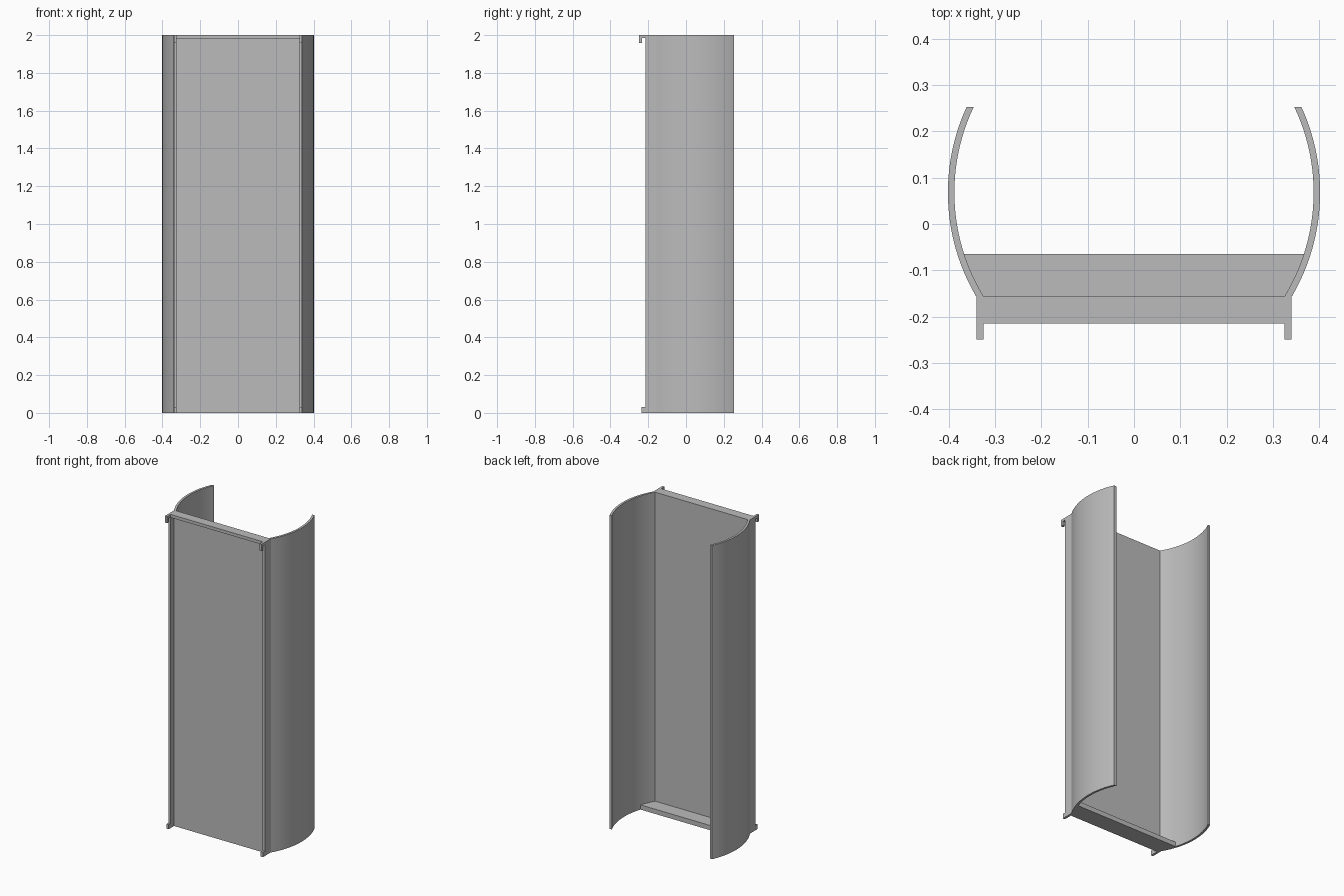
import bpy, bmesh
from math import sqrt

cube = bpy.data.objects.get("Cube")
if cube:
    bpy.data.objects.remove(cube, do_unlink=True)

grey = bpy.data.materials.new("plain grey")
grey.use_nodes = True
colour = (0.5, 0.5, 0.5, 1)
grey.diffuse_color = colour
grey.node_tree.nodes["Principled BSDF"].inputs["Base Color"].default_value = colour

HEIGHT = 2.0
FRONT, RECESS, BACK = -0.215, -0.18, -0.155   # depth planes of the panel frame
SHELF_BACK, WING_END = -0.065, 0.253
POST_IN, POST_OUT = 0.325, 0.34
ARC_X, ARC_Y, R_OUT, R_IN = -0.042, 0.068, 0.444, 0.43


def prism(name, outline, z0, z1, mirror=False, smooth=False):
    """Extrude an (x, y) outline upwards from z0 to z1."""
    bm = bmesh.new()
    face = bm.faces.new([bm.verts.new((x, y, z0)) for x, y in outline])
    top = bmesh.ops.extrude_face_region(bm, geom=[face])["geom"]
    verts = [v for v in top if isinstance(v, bmesh.types.BMVert)]
    bmesh.ops.translate(bm, verts=verts, vec=(0, 0, z1 - z0))
    bmesh.ops.recalc_face_normals(bm, faces=bm.faces)
    mesh = bpy.data.meshes.new(name)
    bm.to_mesh(mesh)
    bm.free()
    mesh.materials.append(grey)
    obj = bpy.data.objects.new(name, mesh)
    bpy.context.collection.objects.link(obj)
    if smooth:
        bpy.ops.object.select_all(action='DESELECT')
        obj.select_set(True)
        bpy.context.view_layer.objects.active = obj
        bpy.ops.object.shade_smooth_by_angle(angle=0.5)
    if mirror:
        obj.modifiers.new("Mirror", 'MIRROR').use_axis[0] = True
    return obj


def rect(x0, x1, y0, y1):
    return [(x0, y0), (x1, y0), (x1, y1), (x0, y1)]


def arc(radius, y0, y1, steps):
    ys = [y0 + (y1 - y0) * i / steps for i in range(steps + 1)]
    return [(ARC_X + sqrt(radius ** 2 - (y - ARC_Y) ** 2), y) for y in ys]


# Curved side wings
wing = arc(R_OUT, BACK, WING_END, 24) + arc(R_IN, BACK, WING_END, 24)[::-1]
prism("side_wing", wing, 0, HEIGHT, mirror=True, smooth=True)

# Recessed panel, its side posts and top rail
prism("main_panel", rect(-POST_IN, POST_IN, RECESS, BACK), 0, 1.98)
prism("side_post", rect(POST_IN, POST_OUT, FRONT, BACK), 0, HEIGHT, mirror=True)
prism("top_rail", rect(-POST_IN, POST_IN, FRONT, BACK), 1.98, HEIGHT)

# Bottom shelf fitted between the wings
edge = arc(R_IN, BACK, SHELF_BACK, 8)
prism("bottom_shelf", edge + [(-x, y) for x, y in reversed(edge)], 0, 0.03)

# Hooks at the top corners and feet at the bottom corners
prism("hook_arm", rect(POST_IN, POST_OUT, -0.25, FRONT), 1.984, HEIGHT, mirror=True)
prism("hook_tip", rect(POST_IN, POST_OUT, -0.25, -0.234), 1.957, 1.984, mirror=True)
prism("bottom_peg", rect(POST_IN, POST_OUT, -0.235, FRONT), 0, 0.03, mirror=True)
